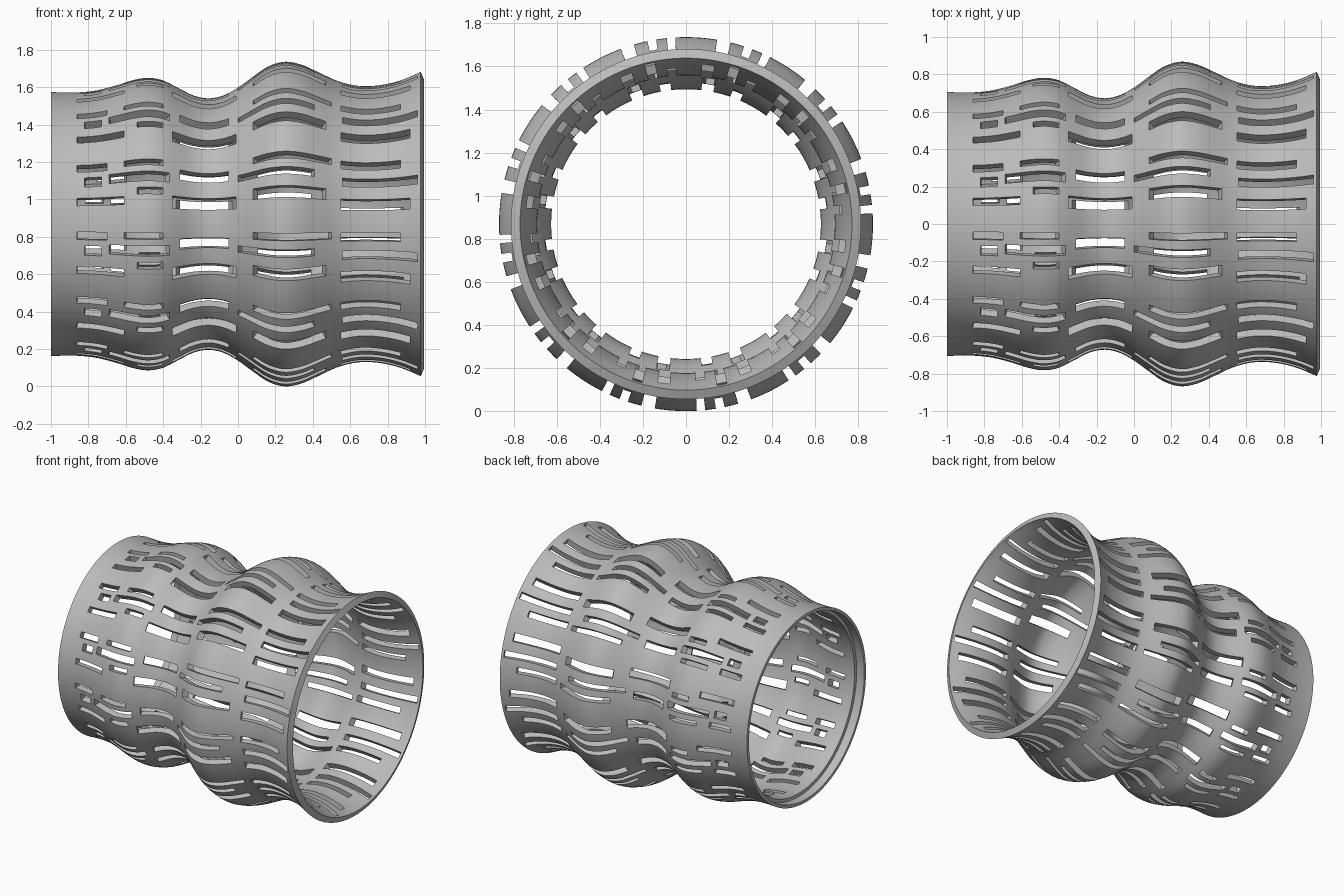
import bpy, bmesh, math

cube = bpy.data.objects.get("Cube")
if cube:
    bpy.data.objects.remove(cube)

AXIS_Z = 0.868
REPEATS = 12
SECTOR = 360 / REPEATS
WALL = 0.046
STEP_X = -0.94          # end of the shallow recess inside the narrow end

# Outer radius along the length
PROFILE = [(-1, .706), (-.92, .703), (-.84, .705), (-.75, .716), (-.65, .742),
           (-.56, .77), (-.48, .782), (-.4, .768), (-.32, .728), (-.24, .688),
           (-.16, .672), (-.08, .687), (0, .73), (.08, .788), (.16, .842),
           (.25, .868), (.34, .852), (.43, .812), (.52, .77), (.6, .746),
           (.68, .737), (.78, .746), (.88, .772), (.977, .813)]

# Slots of one sector: x start, x end, first angle, last angle
SLOTS = [(-.86, -.70, 3.5, 6.8), (-.82, -.73, 9.5, 13.7), (-.86, -.61, 18.7, 22),
         (-.61, -.40, 3.5, 6), (-.69, -.365, 8.7, 12.7), (-.54, -.40, 15.3, 18),
         (-.31, -.05, 6.3, 10.8), (-.35, -.01, 18.3, 23.5),
         (.08, .50, 3.3, 5.9), (0, .41, 9.2, 11.9), (.08, .47, 16.2, 20.4),
         (.55, .87, 3.6, 7), (.56, .96, 11, 14.5), (.55, .92, 19.8, 24.2)]


def slope(i):
    a, b = PROFILE[max(i - 1, 0)], PROFILE[min(i + 1, len(PROFILE) - 1)]
    return (b[1] - a[1]) / (b[0] - a[0])


def radius(x):
    """Smooth curve through the profile points."""
    i = max(k for k in range(len(PROFILE) - 1) if k == 0 or PROFILE[k][0] <= x)
    (x0, r0), (x1, r1) = PROFILE[i], PROFILE[i + 1]
    h = x1 - x0
    t = (x - x0) / h
    return (r0 * (1 + 2 * t) * (1 - t) ** 2 + slope(i) * h * t * (1 - t) ** 2
            + r1 * t * t * (3 - 2 * t) + slope(i + 1) * h * t * t * (t - 1))


def refine(stops, step):
    """Add evenly spaced lines between the given stops."""
    stops = sorted(set(stops))
    lines = []
    for a, b in zip(stops, stops[1:]):
        n = max(1, round((b - a) / step))
        lines += [a + (b - a) * k / n for k in range(n)]
    return lines + [stops[-1]]


def in_slot(x, a):
    return any(x0 < x < x1 and a0 < a < a1 for x0, x1, a0, a1 in SLOTS)


xs = refine([PROFILE[0][0], PROFILE[-1][0], STEP_X, STEP_X + .002]
            + [v for s in SLOTS for v in s[:2]], .025)
sector = refine([0, SECTOR] + [v for s in SLOTS for v in s[2:]], 1.6)[:-1]
angles = [a + SECTOR * k for k in range(REPEATS) for a in sector]

# Perforated outer skin
bm = bmesh.new()
rows = []
for x in xs:
    r = radius(x)
    rows.append([bm.verts.new((x, r * math.sin(math.radians(a)),
                               -r * math.cos(math.radians(a)))) for a in angles])
n = len(angles)
for i in range(len(xs) - 1):
    for j in range(n):
        a0 = angles[j]
        a1 = angles[j + 1] if j + 1 < n else 360
        if not in_slot((xs[i] + xs[i + 1]) / 2, (a0 + a1) / 2 % SECTOR):
            k = (j + 1) % n
            bm.faces.new((rows[i][j], rows[i + 1][j], rows[i + 1][k], rows[i][k]))
bmesh.ops.delete(bm, geom=[v for v in bm.verts if not v.link_faces], context='VERTS')
bm.normal_update()
f = next(iter(bm.faces))
c = f.calc_center_median()
if f.normal.y * c.y + f.normal.z * c.z < 0:
    bmesh.ops.reverse_faces(bm, faces=bm.faces[:])
mesh = bpy.data.meshes.new("slotted_sleeve")
bm.to_mesh(mesh)
bm.free()

sleeve = bpy.data.objects.new("slotted_sleeve", mesh)
bpy.context.collection.objects.link(sleeve)
sleeve.location.z = AXIS_Z

# Wall thickness, thinner at the recess
group = sleeve.vertex_groups.new(name="wall")
for v in mesh.vertices:
    group.add([v.index], .5 if v.co.x < STEP_X + .001 else 1, 'REPLACE')
solid = sleeve.modifiers.new("wall", 'SOLIDIFY')
solid.thickness = WALL
solid.offset = -1
solid.vertex_group = "wall"

# Plain grey finish
grey = bpy.data.materials.new("grey")
grey.use_nodes = True
colour = (.5, .5, .5, 1)
grey.diffuse_color = colour
grey.node_tree.nodes["Principled BSDF"].inputs["Base Color"].default_value = colour
mesh.materials.append(grey)

bpy.ops.object.select_all(action='DESELECT')
sleeve.select_set(True)
bpy.context.view_layer.objects.active = sleeve
bpy.ops.object.modifier_apply(modifier="wall")
bpy.ops.object.shade_smooth_by_angle(angle=math.radians(30))
